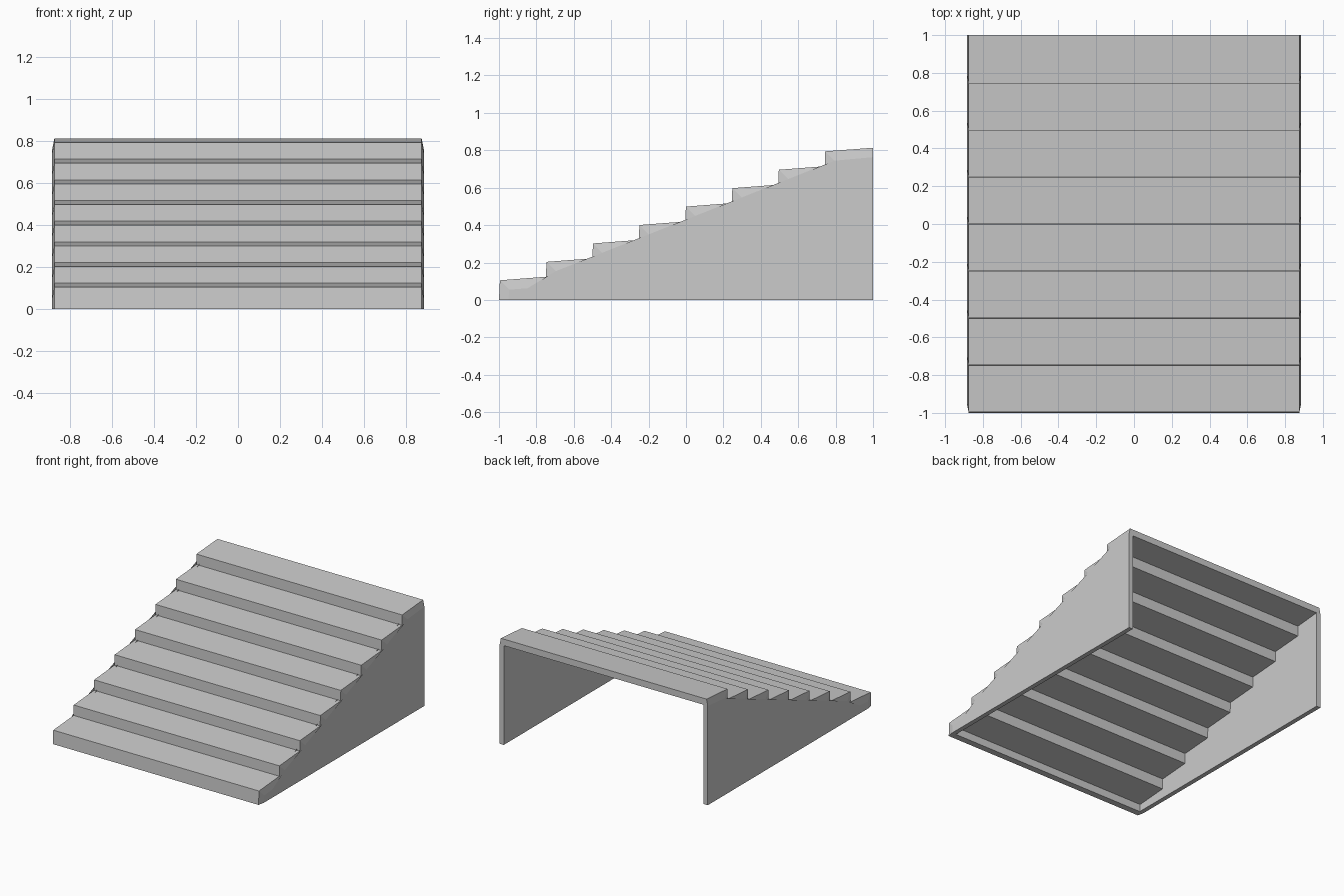
import bpy, bmesh

if "Cube" in bpy.data.objects:
    bpy.data.objects.remove(bpy.data.objects["Cube"])

STEPS = 8
T = 0.05            # shell thickness
X_TOP, X_OUT, X_IN = 0.875, 0.885, 0.85

mat = bpy.data.materials.new("light grey")
mat.diffuse_color = (0.6, 0.6, 0.6, 1)
mat.use_nodes = True
mat.node_tree.nodes["Principled BSDF"].inputs["Base Color"].default_value = mat.diffuse_color

# Stepped outer profile (y, z): slightly rising treads, slightly leaning first riser
outer = [(-1.0, 0.0)]
for i in range(STEPS):
    y0 = -0.995 + i * 0.2485
    y1 = 1.0 if i == STEPS - 1 else y0 + 0.247
    z = 0.105 + i * 0.0985
    outer += [(y0, z), (y1, z + 0.019)]

# Inner profile: the same stairs moved back and down
inner = [(y + T, z - T) for y, z in outer]
inner[0] = (-1 + T, 0.0)
inner[-1] = (1.0, outer[-1][1] - T)


def make_object(name, build):
    bm = bmesh.new()
    build(bm)
    bmesh.ops.remove_doubles(bm, verts=bm.verts, dist=1e-5)
    bmesh.ops.recalc_face_normals(bm, faces=bm.faces)
    mesh = bpy.data.meshes.new(name)
    bm.to_mesh(mesh)
    bm.free()
    mesh.materials.append(mat)
    obj = bpy.data.objects.new(name, mesh)
    bpy.context.collection.objects.link(obj)


def row(bm, x, profile):
    return [bm.verts.new((x, y, z)) for y, z in profile]


def bridge(bm, a, b):
    for i in range(len(a) - 1):
        bm.faces.new((a[i], a[i + 1], b[i + 1], b[i]))


# Folded stair shell: treads, underside and slightly tapered end caps
def stair_shell(bm):
    rows = [row(bm, -X_OUT, inner), row(bm, -X_TOP, outer),
            row(bm, X_TOP, outer), row(bm, X_OUT, inner),
            row(bm, X_IN, inner), row(bm, -X_IN, inner)]
    for a, b in zip(rows[:3], rows[1:4]):
        bridge(bm, a, b)
    bridge(bm, rows[4], rows[5])
    for end in (0, -1):
        bm.faces.new([r[end] for r in rows])


# Side wall below the shell, open where it meets the shell
def side_wall(sign):
    def build(bm):
        profile = inner + [(1.0, 0.0)]
        a = row(bm, sign * X_OUT, profile)
        b = row(bm, sign * X_IN, profile)
        for r in (a, b):
            bm.faces.new(r)
        bm.faces.new((a[-2], a[-1], b[-1], b[-2]))   # back edge
        bm.faces.new((a[-1], a[0], b[0], b[-1]))     # bottom edge
        bmesh.ops.triangulate(bm, faces=[f for f in bm.faces if len(f.verts) > 4])
    return build


make_object("stair_treads", stair_shell)
make_object("left_side_wall", side_wall(-1))
make_object("right_side_wall", side_wall(1))
